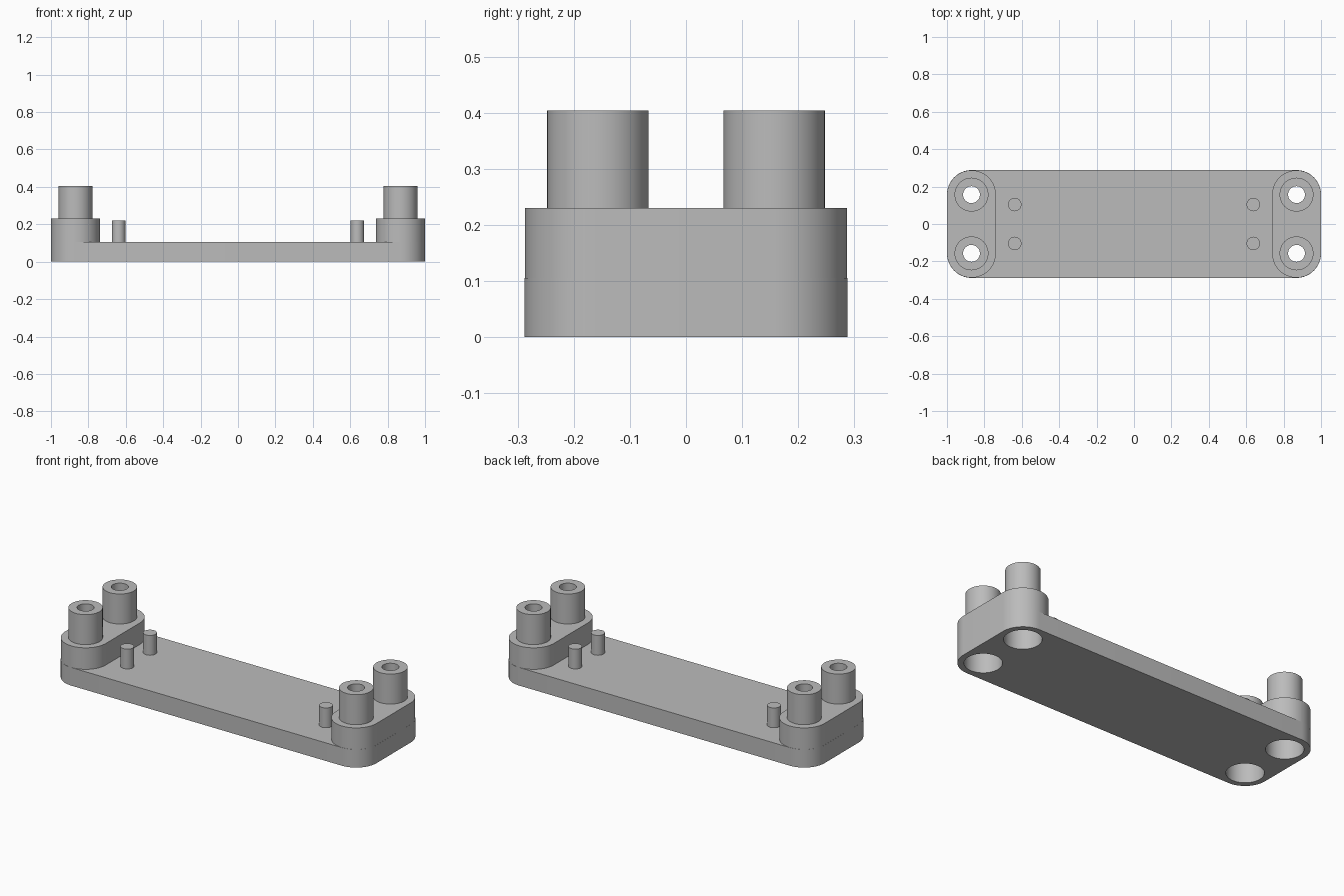
import bpy, bmesh, math

if "Cube" in bpy.data.objects:
    bpy.data.objects.remove(bpy.data.objects["Cube"])

PX, PY = 0.869, 0.157      # post centres
BLOCK_TOP, PLATE_TOP, POST_TOP = 0.23, 0.105, 0.404

grey = bpy.data.materials.new("plain_grey")
grey.diffuse_color = (0.5, 0.5, 0.5, 1)
grey.use_nodes = True
grey.node_tree.nodes["Principled BSDF"].inputs["Base Color"].default_value = grey.diffuse_color


def make(name, bm):
    bmesh.ops.recalc_face_normals(bm, faces=bm.faces)
    me = bpy.data.meshes.new(name)
    bm.to_mesh(me)
    bm.free()
    me.materials.append(grey)
    ob = bpy.data.objects.new(name, me)
    bpy.context.collection.objects.link(ob)
    return ob


def activate(ob):
    bpy.ops.object.select_all(action='DESELECT')
    ob.select_set(True)
    bpy.context.view_layer.objects.active = ob


def rounded_slab(name, cx, hx, hy, r, z0, z1, n=16):
    """Extruded rectangle with rounded corners."""
    pts = []
    for q, (sx, sy) in enumerate(((1, 1), (-1, 1), (-1, -1), (1, -1))):
        for i in range(n + 1):
            a = (q + i / n) * math.pi / 2
            pts.append((cx + sx * (hx - r) + r * math.cos(a),
                        sy * (hy - r) + r * math.sin(a), z0))
    bm = bmesh.new()
    face = bm.faces.new([bm.verts.new(p) for p in pts])
    top = bmesh.ops.extrude_face_region(bm, geom=[face])["geom"]
    bmesh.ops.translate(bm, vec=(0, 0, z1 - z0),
                        verts=[v for v in top if isinstance(v, bmesh.types.BMVert)])
    bmesh.ops.remove_doubles(bm, verts=bm.verts, dist=1e-5)
    return make(name, bm)


def lathe(name, x, y, profile, n=48):
    """Spin (radius, z) points around a vertical axis; radius 0 closes the end."""
    bm = bmesh.new()
    rings = []
    for r, z in profile:
        if r == 0:
            rings.append([bm.verts.new((x, y, z))] * n)
        else:
            rings.append([bm.verts.new((x + r * math.cos(k * math.tau / n),
                                        y + r * math.sin(k * math.tau / n), z))
                          for k in range(n)])
    for a, b in zip(rings, rings[1:]):
        for k in range(n):
            quad = [a[k], a[(k + 1) % n], b[(k + 1) % n], b[k]]
            bm.faces.new(list(dict.fromkeys(quad)))
    return make(name, bm)


def boolean(target, tool, op):
    activate(target)
    m = target.modifiers.new("bool", 'BOOLEAN')
    m.operation, m.object, m.solver = op, tool, 'EXACT'
    bpy.ops.object.modifier_apply(modifier=m.name)
    bpy.data.objects.remove(tool)


# Base plate with a raised rounded block at each end
base = rounded_slab("base_plate", 0, 1.0, 0.288, 0.131, 0, PLATE_TOP)
for s in (-1, 1):
    block = rounded_slab("end_block", s * PX, 0.1305, 0.287, 0.13, 0.03, BLOCK_TOP)
    boolean(base, block, 'UNION')

parts = [base]
for sx in (-1, 1):
    for sy in (-1, 1):
        x, y = sx * PX, sy * PY
        # Wide recess underneath, narrowing to the through hole
        cutter = lathe("recess_cutter", x, y,
                       [(0, -0.05), (0.098, -0.05), (0.098, 0.17),
                        (0.045, 0.17), (0.045, 0.3), (0, 0.3)])
        boolean(base, cutter, 'DIFFERENCE')
        # Hollow post
        parts.append(lathe("hollow_post", x, y,
                           [(0.0905, BLOCK_TOP), (0.0905, POST_TOP),
                            (0.045, POST_TOP), (0.045, BLOCK_TOP),
                            (0.0905, BLOCK_TOP)]))
        # Small locating pin
        parts.append(lathe("locating_pin", sx * 0.638, sy * 0.104,
                           [(0, PLATE_TOP), (0.036, PLATE_TOP),
                            (0.036, 0.22), (0, 0.22)], 32))

for ob in parts:
    bm = bmesh.new()
    bm.from_mesh(ob.data)
    bmesh.ops.remove_doubles(bm, verts=bm.verts, dist=1e-5)
    bmesh.ops.recalc_face_normals(bm, faces=bm.faces)
    bm.to_mesh(ob.data)
    bm.free()
    activate(ob)
    bpy.ops.object.shade_smooth_by_angle(angle=math.radians(30))
